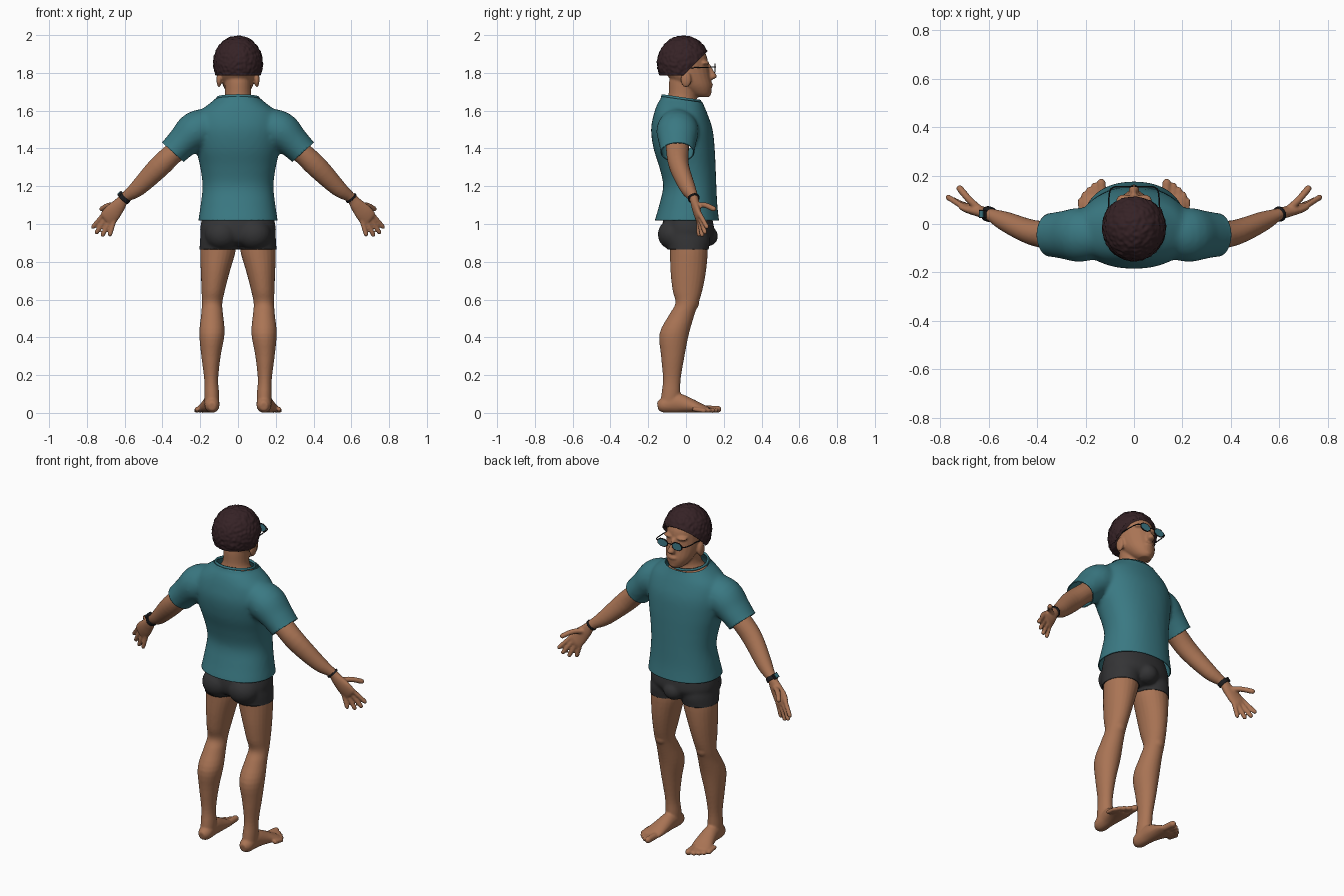
import bpy, bmesh, math
from mathutils import Vector, Matrix, noise

if "Cube" in bpy.data.objects:
    bpy.data.objects.remove(bpy.data.objects["Cube"])


def material(name, rgb):
    m = bpy.data.materials.new(name)
    m.use_nodes = True
    m.diffuse_color = (*rgb, 1)
    bsdf = m.node_tree.nodes["Principled BSDF"]
    bsdf.inputs["Base Color"].default_value = (*rgb, 1)
    bsdf.inputs["Roughness"].default_value = 0.8
    return m


SKIN = material("warm brown skin", (0.40, 0.175, 0.09))
TEAL = material("teal cloth", (0.042, 0.19, 0.225))
HAIR = material("dark brown hair", (0.036, 0.016, 0.019))
CHARCOAL = material("charcoal cloth", (0.034, 0.034, 0.036))
BLACK = material("black plastic", (0.012, 0.012, 0.014))
LENS = material("blue tinted lens", (0.05, 0.2, 0.25))


def loft(bm, sections, side=1, ref=(0, 1, 0), level=False, power=2.0, n=24, steps=4):
    """Closed tube through sections (x, y, z, radius across, radius along ref)."""
    s = [Vector(p) for p in sections]
    s = [s[0]] + s + [s[-1]]
    path = []
    for a, b, c, d in zip(s, s[1:], s[2:], s[3:]):
        for i in range(steps):
            t = i / steps
            path.append(0.5 * (2 * b + (c - a) * t + (2 * a - 5 * b + 4 * c - d) * t ** 2
                               + (3 * b - a - 3 * c + d) * t ** 3))
    path.append(s[-1])
    rings = []
    for i, p in enumerate(path):
        t = path[min(i + 1, len(path) - 1)] - path[max(i - 1, 0)]
        t = Vector((0, 0, 1)) if level else Vector(t[:3]).normalized()
        u = Vector(ref).cross(t).normalized()
        v = t.cross(u)
        ring = []
        for k in range(n):
            a = math.tau * k / n
            ca, sa = math.cos(a), math.sin(a)
            q = (Vector(p[:3]) + u * p[3] * math.copysign(abs(ca) ** (2 / power), ca)
                 + v * p[4] * math.copysign(abs(sa) ** (2 / power), sa))
            ring.append(bm.verts.new((q.x * side, q.y, q.z)))
        rings.append(ring)
    for r, q in zip(rings, rings[1:]):
        for k in range(n):
            bm.faces.new((r[k], r[(k + 1) % n], q[(k + 1) % n], q[k]))
    bm.faces.new(rings[0])
    bm.faces.new(rings[-1])


def rod(bm, points, r, side=1, ref=(0, 1, 0), n=10):
    loft(bm, [(*p, r, r) for p in points], side, ref, n=n)


def blob(bm, centre, radii):
    m = Matrix.Translation(centre) @ Matrix.Diagonal((*radii, 1))
    bmesh.ops.create_icosphere(bm, subdivisions=3, radius=1, matrix=m)


def finish(bm, name, mat, smooth=True):
    bmesh.ops.recalc_face_normals(bm, faces=bm.faces)
    me = bpy.data.meshes.new(name)
    bm.to_mesh(me)
    bm.free()
    me.materials.append(mat)
    for p in me.polygons:
        p.use_smooth = smooth
    ob = bpy.data.objects.new(name, me)
    bpy.context.collection.objects.link(ob)
    return ob


def fuse(bm, size, smoothing):
    """Merge overlapping volumes into one smooth surface."""
    ob = finish(bm, "fusing", SKIN)
    mod = ob.modifiers.new("fuse", 'REMESH')
    mod.mode, mod.voxel_size = 'VOXEL', size
    mod = ob.modifiers.new("soften", 'SMOOTH')
    mod.factor, mod.iterations = 0.5, smoothing
    out = bmesh.new()
    out.from_object(ob, bpy.context.evaluated_depsgraph_get())
    me = ob.data
    bpy.data.objects.remove(ob)
    bpy.data.meshes.remove(me)
    return out


def trim(bm, co, no, keep=lambda c: False):
    """Cut along a plane and remove the outer side, except where keep is true."""
    co, no = Vector(co), Vector(no)
    fs = [f for f in bm.faces if not keep(f.calc_center_median())]
    geom = list({v for f in fs for v in f.verts}) + list({e for f in fs for e in f.edges}) + fs
    bmesh.ops.bisect_plane(bm, geom=geom, plane_co=co, plane_no=no)
    gone = []
    for f in bm.faces:
        c = f.calc_center_median()
        if not keep(c) and (c - co).dot(no) > 0:
            gone.append(f)
    bmesh.ops.delete(bm, geom=gone, context='FACES')


# Skin: head and neck
bm = bmesh.new()
loft(bm, [(0, .085, 1.672, .03, .036), (0, .072, 1.69, .053, .06), (0, .047, 1.73, .078, .09),
          (0, .017, 1.78, .092, .112), (0, -.003, 1.84, .098, .122), (0, -.015, 1.9, .098, .12),
          (0, -.02, 1.96, .06, .075)], level=True)
loft(bm, [(0, -.03, 1.58, .15, .1), (0, -.03, 1.62, .11, .095), (0, -.02, 1.67, .073, .075),
          (0, -.012, 1.75, .07, .078), (0, -.01, 1.8, .07, .07)], level=True)
loft(bm, [(0, .118, 1.845, .01, .01), (0, .132, 1.81, .012, .015), (0, .142, 1.78, .022, .022),
          (0, .128, 1.765, .015, .015)], level=True)
blob(bm, (0, .118, 1.738), (.035, .026, .014))
blob(bm, (0, .113, 1.693), (.03, .022, .018))
for s in (1, -1):
    blob(bm, (s * .04, .098, 1.853), (.035, .025, .012))
    blob(bm, (s * .1, 0, 1.765), (.014, .028, .042))

# Skin: arms, hands, legs and feet
fingers = [((.712, .075, 1.05), (.767, .11, .985)), ((.695, .073, 1.035), (.748, .1, .957)),
           ((.678, .07, 1.02), (.716, .085, .942)), ((.66, .066, 1.002), (.678, .068, .945))]
toes = [(.135, .165, .019), (.163, .155, .014), (.186, .138, .013), (.205, .118, .013), (.221, .094, .012)]
for s in (1, -1):
    loft(bm, [(.2, -.045, 1.49, .06, .065), (.33, -.045, 1.385, .056, .06), (.42, -.035, 1.3, .058, .052),
              (.53, .01, 1.19, .044, .041), (.597, .04, 1.14, .028, .025), (.63, .05, 1.1, .037, .023),
              (.665, .06, 1.06, .047, .02), (.69, .07, 1.03, .046, .017), (.7, .072, 1.02, .04, .012)], s)
    for base, tip in fingers:
        start = Vector(base).lerp(Vector(tip), -.3)
        rod(bm, [start, base, tip], .0125, s)
        blob(bm, (s * tip[0], tip[1], tip[2]), (.012, .012, .012))
    rod(bm, [(.63, .055, 1.1), (.68, .1, 1.1), (.72, .147, 1.08)], .015, s, ref=(0, 0, 1))
    blob(bm, (s * .72, .147, 1.08), (.014, .014, .014))
    loft(bm, [(.105, .01, .92, .088, .095), (.106, .015, .86, .094, .1), (.12, .012, .75, .077, .094),
              (.131, .008, .65, .062, .079), (.137, .005, .58, .054, .061), (.137, -.022, .52, .058, .067),
              (.138, -.062, .42, .067, .078), (.143, -.07, .3, .051, .062), (.142, -.075, .18, .037, .047),
              (.139, -.08, .1, .039, .05), (.138, -.085, .03, .038, .055)], s, level=True)
    blob(bm, (s * .137, .03, .585), (.04, .04, .045))
    loft(bm, [(.137, -.15, .035, .02, .022), (.137, -.12, .04, .038, .04), (.14, -.05, .052, .041, .052),
              (.148, .02, .039, .05, .039), (.16, .08, .024, .058, .024), (.165, .11, .018, .05, .017)],
         s, ref=(0, 0, 1))
    for i, (x, y, r) in enumerate(toes):
        rod(bm, [(x - .004, y - .06, .021), (x, y, r)], r, s, ref=(0, 0, 1))
        blob(bm, (s * x, y, r), (r, r * 1.2, r))
finish(fuse(bm, .006, 3), "skin_body", SKIN)

# Shirt: torso and sleeves fused, then opened at hem, collar and cuffs
bm = bmesh.new()
loft(bm, [(0, .005, .98, .214, .176), (0, .005, 1.02, .21, .17), (0, .012, 1.1, .198, .154),
          (0, .02, 1.2, .188, .141), (0, .008, 1.3, .2, .149), (0, -.01, 1.4, .222, .162),
          (0, -.022, 1.5, .233, .163), (0, -.028, 1.58, .215, .143), (0, -.03, 1.635, .155, .122),
          (0, -.025, 1.665, .118, .108), (0, -.025, 1.7, .112, .105)], level=True, power=2.2, n=40)
for s in (1, -1):
    loft(bm, [(.12, -.045, 1.53, .09, .09), (.22, -.045, 1.495, .104, .112), (.29, -.045, 1.435, .086, .1),
              (.345, -.045, 1.38, .078, .091), (.4, -.045, 1.325, .078, .09)], s)
bm = fuse(bm, .012, 6)
trim(bm, (0, 0, 1.02), (0, 0, -1))
trim(bm, (0, -.025, 1.66), (0, .14, 1))
for s in (1, -1):
    trim(bm, (s * .345, -.045, 1.38), (s * .67, 0, -.74), lambda c: c.x * s < .25 or c.z < 1.2)
shirt = finish(bm, "shirt", TEAL)
mod = shirt.modifiers.new("cloth thickness", 'SOLIDIFY')
mod.thickness, mod.offset = .006, -1

# Shirt collar band
bm = bmesh.new()
ring = [bm.verts.new((.117 * math.cos(a), -.025 + .107 * math.sin(a), 1.66 - .015 * math.sin(a)))
        for a in [math.tau * k / 40 for k in range(40)]]
top = [bm.verts.new((v.co.x * .97, v.co.y * .97, v.co.z + .012)) for v in ring]
for k in range(40):
    j = (k + 1) % 40
    bm.faces.new((ring[k], ring[j], top[j], top[k]))
collar = finish(bm, "collar", TEAL)
collar.modifiers.new("cloth thickness", 'SOLIDIFY').thickness = .01

# Shorts
bm = bmesh.new()
loft(bm, [(0, .01, 1.07, .18, .12), (0, .01, 1.0, .197, .135), (0, .01, .95, .198, .138),
          (0, .003, .91, .17, .118), (0, 0, .885, .09, .08)], level=True, power=2.2, n=40)
blob(bm, (0, .11, .935), (.06, .06, .055))
for s in (1, -1):
    loft(bm, [(.1, .005, .98, .094, .11), (.101, .01, .92, .1, .118), (.105, .013, .87, .099, .108),
              (.106, .013, .83, .098, .105)], s, level=True)
    blob(bm, (s * .085, -.06, .945), (.092, .09, .085))
bm = fuse(bm, .01, 4)
trim(bm, (0, 0, .865), (0, 0, -1))
mod = finish(bm, "shorts", CHARCOAL).modifiers.new("cloth thickness", 'SOLIDIFY')
mod.thickness, mod.offset = .005, -1

# Curly hair: bumpy cap cut along the neck line and hairline
bm = bmesh.new()
bmesh.ops.create_icosphere(bm, subdivisions=6, radius=1)
for v in bm.verts:
    d = v.co.copy()
    p = Vector((0, -.013, 1.85)) + Vector((d.x * .131, d.y * .14, d.z * .147))
    v.co = p + d * .005 * noise.noise(p * 60)
trim(bm, (0, 0, 1.785), (0, 0, -1))
trim(bm, (0, 0, 1.8), (0, .7, -.7))
bmesh.ops.holes_fill(bm, edges=[e for e in bm.edges if e.is_boundary], sides=0)
hair = finish(bm, "hair", HAIR)

# Glasses: tinted lenses, rims, bridge and temples
lenses, frame = bmesh.new(), bmesh.new()
for s in (1, -1):
    m = (Matrix.Translation((s * .048, .153, 1.825)) @ Matrix.Diagonal((.034, 1, .023, 1))
         @ Matrix.Rotation(math.pi / 2, 4, 'X') @ Matrix.Rotation(math.pi / 8, 4, 'Z'))
    bmesh.ops.create_cone(lenses, cap_ends=True, segments=8, radius1=1, radius2=1, depth=.006, matrix=m)
    corners = [m @ Vector((math.cos(a), math.sin(a), 0)) for a in [math.tau * k / 8 for k in range(8)]]
    for a, b in zip(corners, corners[1:] + corners[:1]):
        rod(frame, [a, b], .0035, n=6)
    rod(frame, [(.08, .153, 1.83), (.1, .135, 1.83), (.106, .05, 1.828), (.104, -.02, 1.82)],
        .003, s, ref=(0, 0, 1), n=6)
rod(frame, [(-.018, .153, 1.828), (0, .157, 1.831), (.018, .153, 1.828)], .003, n=6)
finish(lenses, "lenses", LENS, False)
finish(frame, "glasses_frame", BLACK)

# Wrist band with watch on one arm, thin bracelet on the other
axis = Vector((.65, .22, -.73)).normalized()


def wristband(bm, side, half, r):
    c = Vector((.6, .041, 1.137))
    loft(bm, [(*(c - axis * half), r, r * .95), (*(c + axis * half), r, r * .95)], side)


bm = bmesh.new()
wristband(bm, -1, .011, .033)
finish(bm, "watch_strap", BLACK)
bm = bmesh.new()
wristband(bm, 1, .005, .033)
finish(bm, "bracelet", BLACK)
for name, mat, out, size in (("watch_case", BLACK, .034, (.03, .034, .014)),
                             ("watch_face", LENS, .042, (.022, .026, .004))):
    bm = bmesh.new()
    place = Matrix.Translation((-.6 - out * .72, .041, 1.137 + out * .65)) @ Matrix.Rotation(-.84, 4, 'Y')
    bmesh.ops.create_cube(bm, size=1, matrix=place @ Matrix.Diagonal((*size, 1)))
    finish(bm, name, mat, False)
